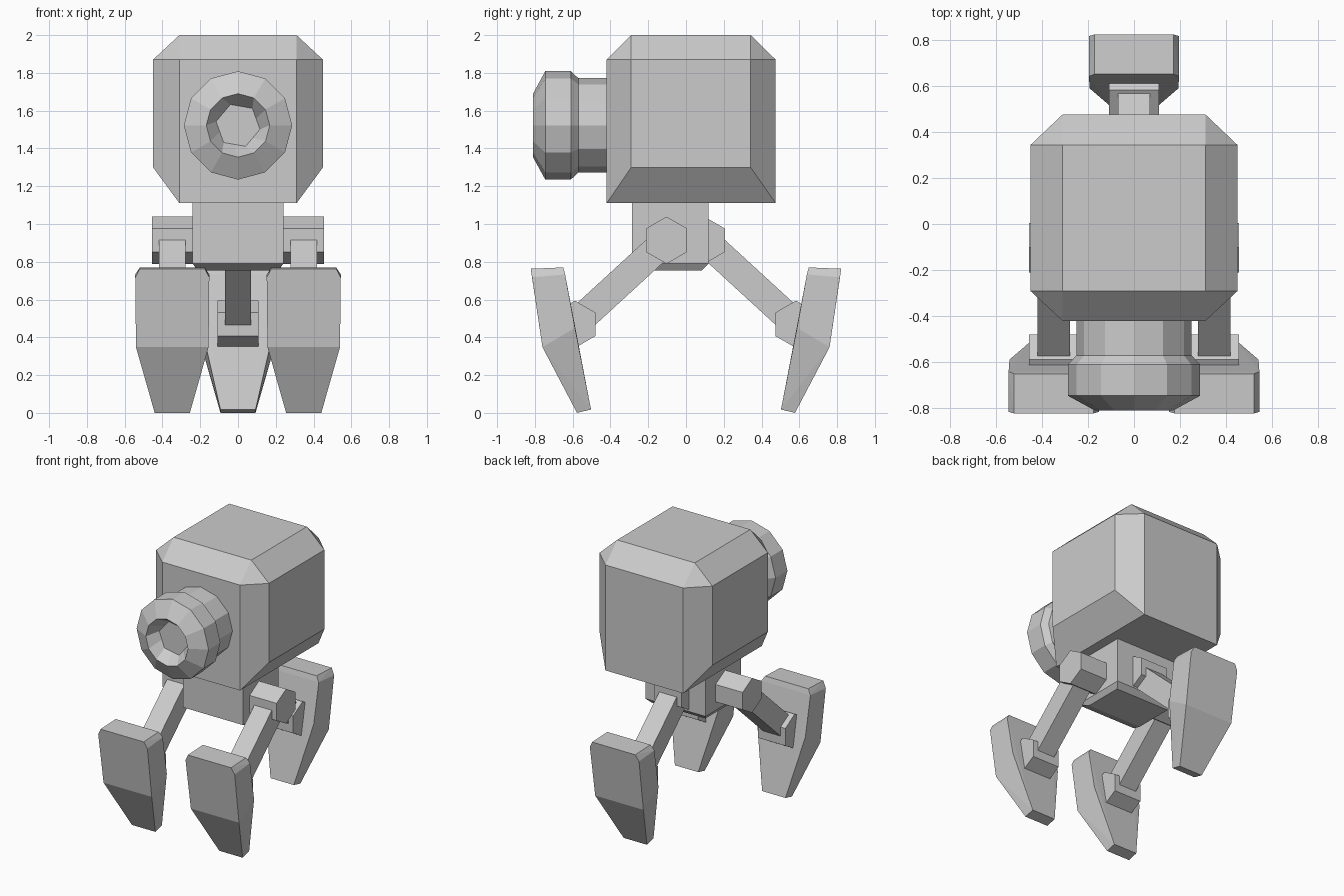
import bpy, bmesh
from math import sin, cos, pi, radians
from mathutils import Vector

if "Cube" in bpy.data.objects:
    bpy.data.objects.remove(bpy.data.objects["Cube"])


def finish(name, bm):
    bmesh.ops.recalc_face_normals(bm, faces=bm.faces[:])
    me = bpy.data.meshes.new(name)
    bm.to_mesh(me)
    bm.free()
    ob = bpy.data.objects.new(name, me)
    bpy.context.collection.objects.link(ob)
    return ob


def hull(name, pts):
    """Faceted convex solid around the given points."""
    bm = bmesh.new()
    for p in pts:
        bm.verts.new(p)
    bmesh.ops.convex_hull(bm, input=bm.verts[:])
    bmesh.ops.dissolve_limit(bm, angle_limit=radians(1), verts=bm.verts[:], edges=bm.edges[:])
    return finish(name, bm)


def rect(hx, y0, y1, z):
    return [(x, y, z) for x in (-hx, hx) for y in (y0, y1)]


# Head: box with chamfered edges
hull("head",
     rect(.31, -.29, .342, 2.0)
     + rect(.31, -.42, .475, 1.87) + rect(.45, -.29, .342, 1.87)
     + rect(.45, -.29, .342, 1.30) + rect(.31, -.42, .475, 1.11))

# Hip block with chamfered underside
hull("hip_block",
     rect(.24, -.285, .12, 1.13) + rect(.24, -.285, .12, .79)
     + rect(.215, -.2, .085, .755))


# Eye: twelve-sided lathe along y, with a hexagonal recess floor
def eye():
    bm = bmesh.new()
    rings = []
    for r, y in [(.25, -.40), (.25, -.57), (.287, -.61), (.287, -.745), (.168, -.81)]:
        rings.append([bm.verts.new((r * cos(i * pi / 6), y, 1.522 + r * sin(i * pi / 6)))
                      for i in range(12)])
    floor = []
    for i in range(12):
        a = i * pi / 6 - radians(10)
        r = .118 if i % 2 == 0 else .118 * cos(pi / 6)
        floor.append(bm.verts.new((r * cos(a), -.73, 1.522 + r * sin(a))))
    rings.append(floor)
    for a, b in zip(rings, rings[1:]):
        for i in range(12):
            j = (i + 1) % 12
            bm.faces.new((a[i], a[j], b[j], b[i]))
    bm.faces.new(rings[0])
    bm.faces.new(floor)
    finish("eye", bm)


eye()


def hex_joint(name, cx, y, z, r=.125, hw=.108):
    hull(name, [(cx + s * hw, y + r * sin(k * pi / 3), z + r * cos(k * pi / 3))
                for s in (-1, 1) for k in range(6)])


def leg(name, cx, d):
    """One leg; d = 1 points to the front (-y), d = -1 to the back."""
    off = -.003
    hip = Vector((cx, off - d * .1, .914))
    ankle = Vector((cx, off - d * .585, .469))
    hex_joint(name + "_hip_joint", *hip)
    hex_joint(name + "_ankle_joint", *ankle)
    # Square strut between the joints
    u = (ankle - hip).normalized()
    n = Vector((0, -u.z, u.y)) * .075
    side = Vector((.07, 0, 0))
    hull(name + "_strut", [p + a * n + b * side for p in (hip, ankle)
                           for a in (-1, 1) for b in (-1, 1)])
    # Foot blade: half width, outer y/z, inner y/z per section
    sections = [(.172, -.822, .763, -.65, .77),
                (.196, -.815, .718, -.64, .733),
                (.192, -.76, .348, -.588, .45),
                (.093, -.577, 0, -.503, .018)]
    pts = []
    for hw, yo, zo, yi, zi in sections:
        for s in (-1, 1):
            pts += [(cx + s * hw, d * yo * -1 * -1, zo), (cx + s * hw, d * yi, zi)]
    hull(name + "_foot", pts)


leg("front_right_leg", .348, 1)
leg("front_left_leg", -.348, 1)
leg("back_leg", 0, -1)
